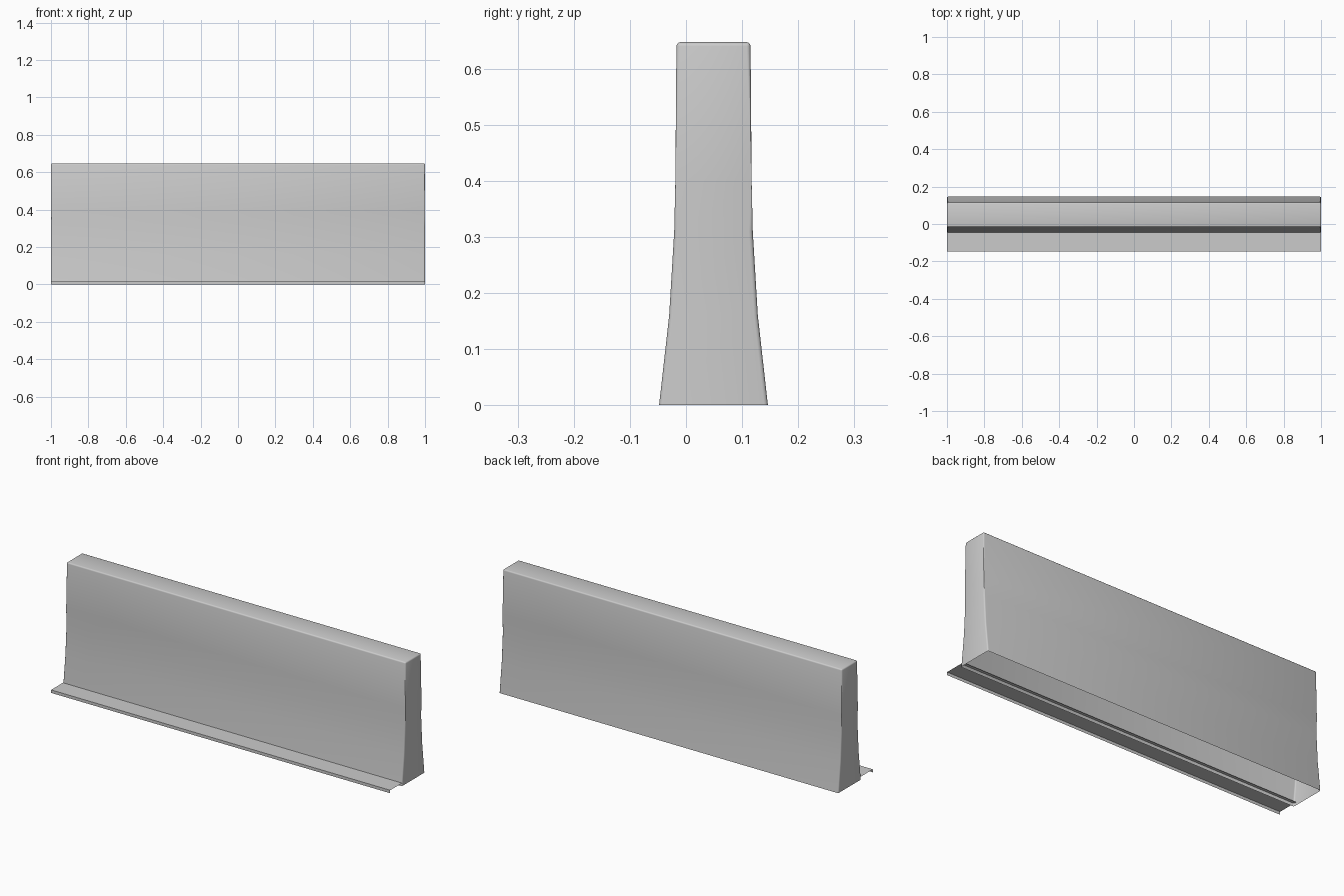
import bpy, bmesh, math

if "Cube" in bpy.data.objects:
    bpy.data.objects.remove(bpy.data.objects["Cube"])


def add_object(name, bm):
    mesh = bpy.data.meshes.new(name)
    bm.to_mesh(mesh)
    bm.free()
    obj = bpy.data.objects.new(name, mesh)
    bpy.context.collection.objects.link(obj)
    bpy.context.view_layer.objects.active = obj
    obj.select_set(True)
    bpy.ops.object.shade_smooth_by_angle(angle=math.radians(40))
    obj.select_set(False)
    return obj


# Flared barrier shell, open underneath: (height, half depth)
levels = [(0, 0.097), (0.16, 0.079), (0.31, 0.070), (0.40, 0.068), (0.647, 0.066)]
centre_y = 0.049
bm = bmesh.new()
rings = []
for z, d in levels:
    rings.append([bm.verts.new((x, centre_y + s * d, z))
                  for x, s in ((-1, -1), (1, -1), (1, 1), (-1, 1))])
for lower, upper in zip(rings, rings[1:]):
    for i in range(4):
        j = (i + 1) % 4
        bm.faces.new((lower[i], lower[j], upper[j], upper[i]))
bm.faces.new(rings[-1])

# Rounded corners and top rim
bm.edges.ensure_lookup_table()
top = set(rings[-1])
corner_edges = [e for e in bm.edges
                if abs(e.verts[0].co.z - e.verts[1].co.z) > 0.01
                or (e.verts[0] in top and e.verts[1] in top)]
bmesh.ops.bevel(bm, geom=corner_edges, offset=0.007, offset_type='OFFSET',
                segments=3, profile=0.5, affect='EDGES')
add_object("barrier_body", bm)

# Thin sheet ledge along the front foot, with a folded-down lip
bm = bmesh.new()
path = [(-0.146, 0), (-0.146, 0.016), (-0.030, 0.016)]
left = [bm.verts.new((-1, y, z)) for y, z in path]
right = [bm.verts.new((1, y, z)) for y, z in path]
for i in range(2):
    bm.faces.new((left[i], right[i], right[i + 1], left[i + 1]))
add_object("foot_ledge", bm)
